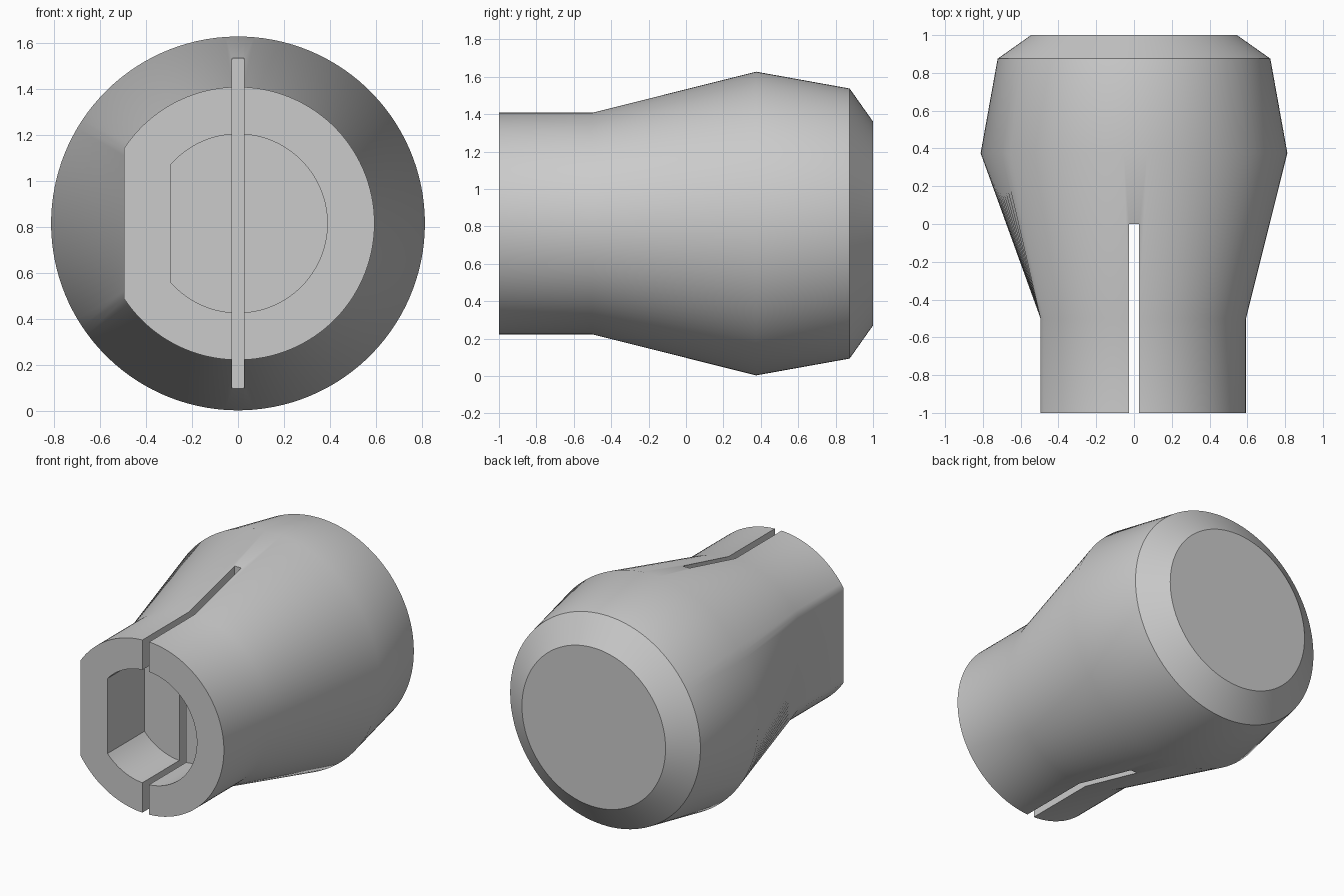
import bpy
import bmesh
import math

cube = bpy.data.objects.get("Cube")
if cube:
    bpy.data.objects.remove(cube, do_unlink=True)

AXIS_Z = 0.815

grey = bpy.data.materials.new("plain grey")
grey.use_nodes = True
colour = (0.6, 0.6, 0.6, 1)
grey.diffuse_color = colour
grey.node_tree.nodes["Principled BSDF"].inputs["Base Color"].default_value = colour


def ring_angles(corner, arc_steps=100, flat_steps=24):
    """Angles round the axis, with points exactly on both corners of the flat."""
    start, end = math.pi + corner, 3 * math.pi - corner
    arc = [start + (end - start) * i / arc_steps for i in range(arc_steps)]
    flat = [end + 2 * corner * i / flat_steps for i in range(flat_steps)]
    return arc + flat


def section(y, radius, angles, flat=None):
    """A circle facing the front, cut flat on the right side if asked."""
    points = []
    for a in angles:
        r = radius
        if flat and math.cos(a) < 0:
            r = min(r, flat / -math.cos(a))
        points.append((r * math.cos(a), y, AXIS_Z + r * math.sin(a)))
    return points


def loft(name, sections):
    """Skin a list of matching sections and cap both ends."""
    bm = bmesh.new()
    rings = [[bm.verts.new(p) for p in s] for s in sections]
    for a, b in zip(rings, rings[1:]):
        for i in range(len(a)):
            j = (i + 1) % len(a)
            bm.faces.new((a[i], a[j], b[j], b[i]))
    bm.faces.new(rings[0])
    bm.faces.new(rings[-1])
    bmesh.ops.recalc_face_normals(bm, faces=bm.faces)
    mesh = bpy.data.meshes.new(name)
    bm.to_mesh(mesh)
    bm.free()
    obj = bpy.data.objects.new(name, mesh)
    obj.data.materials.append(grey)
    bpy.context.collection.objects.link(obj)
    return obj


def cut(target, cutter):
    mod = target.modifiers.new("cut", 'BOOLEAN')
    mod.operation = 'DIFFERENCE'
    mod.solver = 'EXACT'
    mod.object = cutter
    bpy.context.view_layer.objects.active = target
    bpy.ops.object.modifier_apply(modifier=mod.name)
    bpy.data.objects.remove(cutter, do_unlink=True)


# Knob body: flatted collar, flare to a full circle, taper and back chamfer
collar_radius, collar_flat = 0.593, 0.495
angles = ring_angles(math.acos(collar_flat / collar_radius))
body = loft("knob_body", [
    section(-1, collar_radius, angles, collar_flat),
    section(-0.5, collar_radius, angles, collar_flat),
    section(0.375, 0.812, angles),
    section(0.875, 0.722, angles),
    section(1, 0.545, angles),
])

# Blind shaft socket with a flat side
socket_radius, socket_flat = 0.388, 0.29
socket_angles = ring_angles(math.acos(socket_flat / socket_radius), 80, 4)
cut(body, loft("socket_cutter", [
    section(y, socket_radius, socket_angles, socket_flat) for y in (-1.2, -0.6)
]))

# Thin vertical slot splitting the front half
bpy.ops.mesh.primitive_cube_add(size=1, location=(0, -0.6, AXIS_Z))
slot = bpy.context.object
slot.name = "slot_cutter"
slot.scale = (0.051, 1.2, 2)
cut(body, slot)

# Smooth skin with crisp rims
bpy.ops.object.select_all(action='DESELECT')
body.select_set(True)
bpy.context.view_layer.objects.active = body
bpy.ops.object.shade_smooth_by_angle(angle=math.radians(35))
